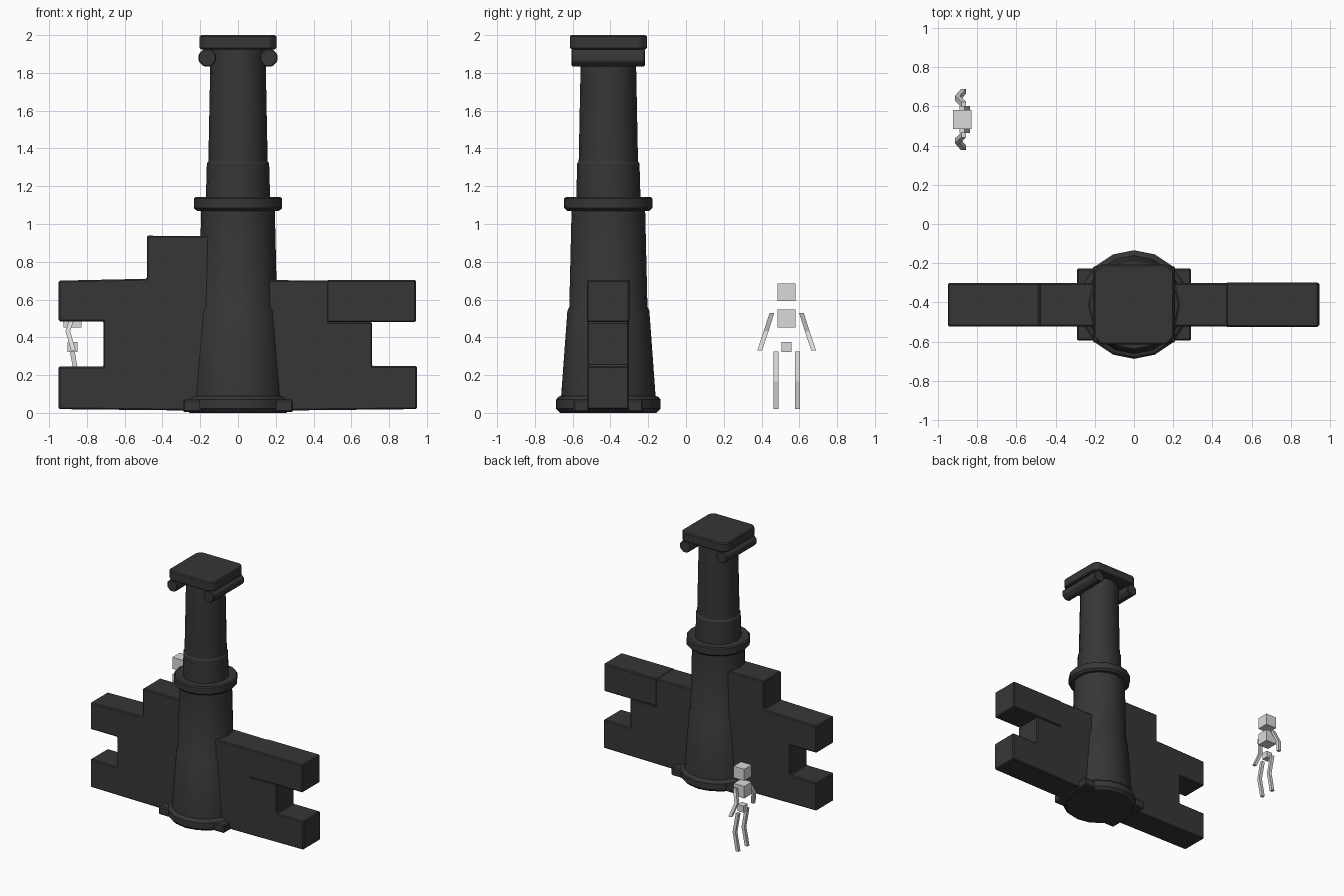
import bpy, bmesh, math
from mathutils import Vector

if "Cube" in bpy.data.objects:
    bpy.data.objects.remove(bpy.data.objects["Cube"])

CY = -0.411          # y of the tower and wall centre line
FX, FY = -0.877, 0.533   # centre of the small figure


def material(name, v):
    m = bpy.data.materials.new(name)
    m.diffuse_color = (v, v, v, 1)
    m.use_nodes = True
    m.node_tree.nodes["Principled BSDF"].inputs["Base Color"].default_value = m.diffuse_color
    return m


DARK = material("charcoal", 0.037)
PALE = material("pale grey", 0.7)


def finish(name, bm, mat, bevel=0, smooth=False):
    bmesh.ops.recalc_face_normals(bm, faces=bm.faces)
    me = bpy.data.meshes.new(name)
    bm.to_mesh(me)
    bm.free()
    me.materials.append(mat)
    ob = bpy.data.objects.new(name, me)
    bpy.context.collection.objects.link(ob)
    if bevel:
        mod = ob.modifiers.new("bevel", 'BEVEL')
        mod.width = bevel
        mod.segments = 1
    if smooth:
        bpy.ops.object.select_all(action='DESELECT')
        ob.select_set(True)
        bpy.context.view_layer.objects.active = ob
        bpy.ops.object.shade_smooth_by_angle(angle=math.radians(30))
    return ob


def prism(name, outline, axis, lo, hi, mat, bevel=0):
    """Extrude a 2D outline along y (outline is x,z) or z (outline is x,y)."""
    bm = bmesh.new()
    pts = [(a, lo, b) if axis == 'y' else (a, b, lo) for a, b in outline]
    face = bm.faces.new([bm.verts.new(p) for p in pts])
    ext = bmesh.ops.extrude_face_region(bm, geom=[face])
    step = Vector((0, hi - lo, 0)) if axis == 'y' else Vector((0, 0, hi - lo))
    bmesh.ops.translate(bm, vec=step,
                        verts=[g for g in ext['geom'] if isinstance(g, bmesh.types.BMVert)])
    return finish(name, bm, mat, bevel)


def box(name, x, y, z, mat, bevel=0):
    return prism(name, [(x[0], y[0]), (x[1], y[0]), (x[1], y[1]), (x[0], y[1])],
                 'z', z[0], z[1], mat, bevel)


def lathe(name, profile, sides=16):
    bm = bmesh.new()
    rings = []
    for r, z in profile:
        rings.append([bm.verts.new((r * math.cos(i * math.tau / sides),
                                    CY + r * math.sin(i * math.tau / sides), z))
                      for i in range(sides)])
    for a, b in zip(rings, rings[1:]):
        for i in range(sides):
            j = (i + 1) % sides
            bm.faces.new((a[i], a[j], b[j], b[i]))
    bm.faces.new(rings[0])
    bm.faces.new(rings[-1])
    return finish(name, bm, DARK, smooth=True)


# Tower: foot ring, tapered shaft, collar, upper shaft
lathe("tower", [
    (0.255, 0.0), (0.277, 0.022), (0.277, 0.07), (0.265, 0.085), (0.25, 0.09),
    (0.217, 0.54), (0.207, 0.56), (0.195, 1.07),
    (0.218, 1.07), (0.234, 1.085), (0.234, 1.135), (0.225, 1.142), (0.17, 1.142),
    (0.165, 1.32), (0.157, 1.332), (0.145, 1.94)])

# Foot slab
box("foot_slab", (-0.292, 0.292), (CY - 0.184, CY + 0.184), (0.005, 0.07), DARK, 0.008)

# Capital slab with cut corners
h, c = 0.204, 0.035
outline = [(h, -h + c), (h, h - c), (h - c, h), (-h + c, h),
           (-h, h - c), (-h, -h + c), (-h + c, -h), (h - c, -h)]
prism("capital_slab", [(x, y + CY) for x, y in outline], 'z', 1.925, 2.0, DARK, 0.008)

# Two octagonal rolls under the capital
for side in (-1, 1):
    roll = [(side * 0.163 + 0.049 * math.cos(math.tau * (i + .5) / 8),
             1.88 + 0.049 * math.sin(math.tau * (i + .5) / 8)) for i in range(8)]
    prism("capital_roll", roll, 'y', CY - 0.194, CY + 0.194, DARK, 0.005)

# Broken wall, stepped block ends left and right
wall = [(-0.95, 0.02), (0, 0.01), (0.947, 0.02), (0.947, 0.248), (0.71, 0.248),
        (0.71, 0.48), (0.48, 0.48), (0.48, 0.70), (0.0, 0.705), (0.0, 0.935),
        (-0.483, 0.938), (-0.483, 0.71), (-0.95, 0.70), (-0.95, 0.485),
        (-0.713, 0.485), (-0.713, 0.245), (-0.95, 0.245)]
prism("wall", wall, 'y', CY - 0.111, CY + 0.109, DARK, 0.007)

# Loose block on the upper right of the wall
box("wall_end_block", (0.469, 0.942), (CY - 0.114, CY + 0.112), (0.48, 0.703), DARK, 0.007)


# Small figure: floating head, chest and hips
def cube(name, size, z):
    s = size / 2
    box(name, (FX - s, FX + s), (FY - s, FY + s), z, PALE)


cube("figure_head", 0.095, (0.593, 0.686))
cube("figure_chest", 0.095, (0.452, 0.548))
cube("figure_hips", 0.053, (0.323, 0.376))


def limb(name, joints, w):
    """Square bar that follows three joints."""
    bm = bmesh.new()
    rings = [[bm.verts.new((x + a * w, y + b * w, z))
              for a, b in ((-1, -1), (1, -1), (1, 1), (-1, 1))] for x, y, z in joints]
    for a, b in zip(rings, rings[1:]):
        for i in range(4):
            j = (i + 1) % 4
            bm.faces.new((a[i], a[j], b[j], b[i]))
    bm.faces.new(rings[0])
    bm.faces.new(rings[-1])
    return finish(name, bm, PALE)


for side in (-1, 1):
    limb("figure_arm", [(FX + 0.008, FY + side * 0.078, 0.53),
                        (FX - 0.024, FY + side * 0.109, 0.432),
                        (FX + 0.006, FY + side * 0.143, 0.33)], 0.0125)
    limb("figure_leg", [(FX, FY + side * 0.057, 0.325),
                        (FX + 0.028, FY + side * 0.057, 0.165),
                        (FX, FY + side * 0.057, 0.02)], 0.0125)
